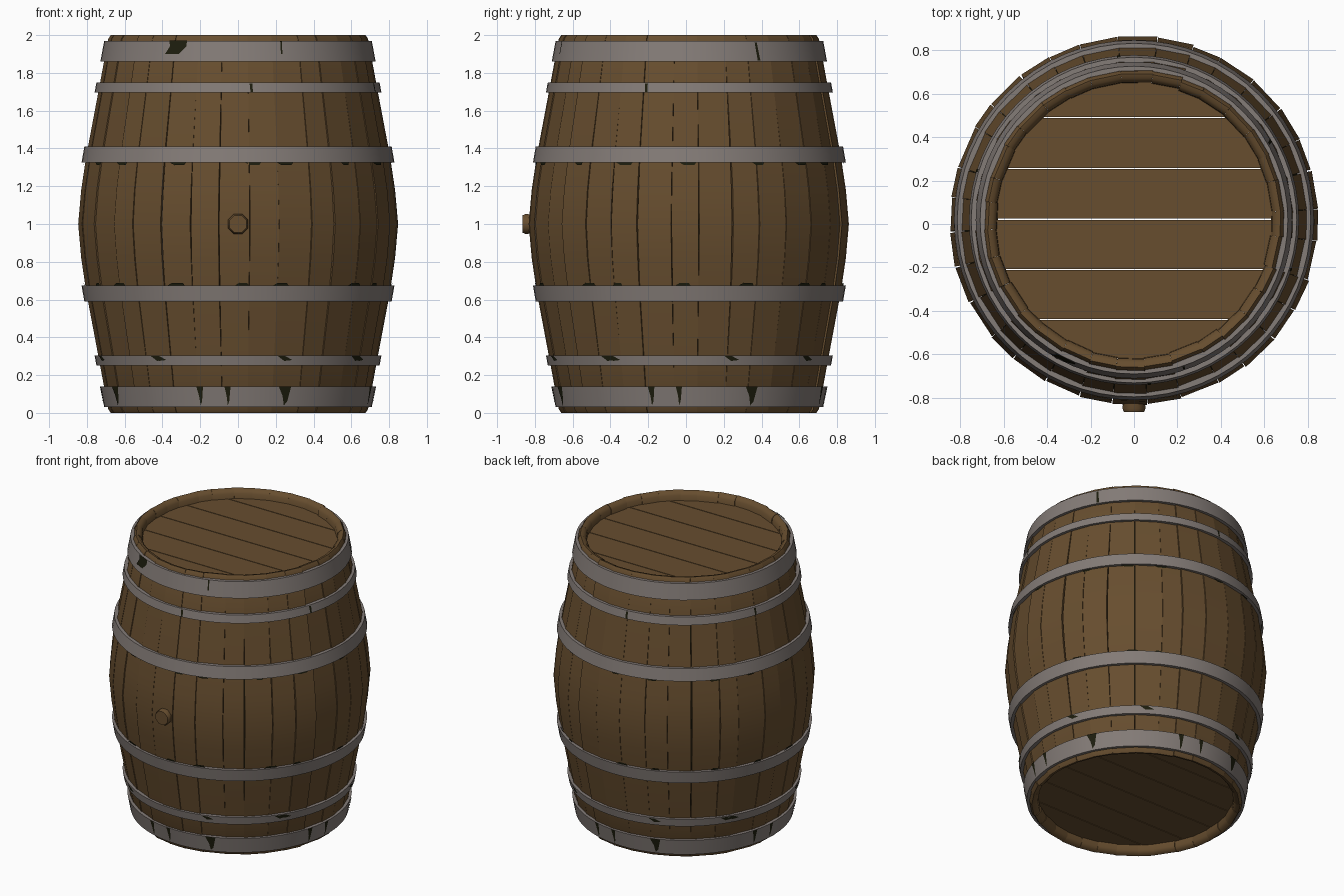
import bpy, bmesh, math, random
from mathutils import Vector

random.seed(7)
CY = 0.018          # barrel axis sits slightly behind the origin
STAVES = 32
TAU = math.tau

cube = bpy.data.objects.get("Cube")
if cube:
    bpy.data.objects.remove(cube, do_unlink=True)


def material(name, rgb, metallic=0.0):
    m = bpy.data.materials.new(name)
    m.use_nodes = True
    m.diffuse_color = (*rgb, 1)
    m.node_tree.nodes["Principled BSDF"].inputs["Base Color"].default_value = (*rgb, 1)
    return m


wood = material("oak wood", (0.135, 0.075, 0.028))
iron = material("grey iron", (0.23, 0.2, 0.185))
dark = material("dark gap", (0.012, 0.012, 0.004))


def finish(bm, name, mat, angle=None):
    bmesh.ops.recalc_face_normals(bm, faces=bm.faces)
    mesh = bpy.data.meshes.new(name)
    bm.to_mesh(mesh)
    bm.free()
    mesh.materials.append(mat)
    ob = bpy.data.objects.new(name, mesh)
    bpy.context.collection.objects.link(ob)
    if angle:
        bpy.ops.object.select_all(action="DESELECT")
        ob.select_set(True)
        bpy.context.view_layer.objects.active = ob
        bpy.ops.object.shade_smooth_by_angle(angle=math.radians(angle))
    return ob


def polar(r, a, z):
    return Vector((r * math.sin(a), CY - r * math.cos(a), z))


# Half of the barrel's outer curve as (height, radius)
CURVE = [(0, .685), (.04, .692), (.27, .735), (.64, .805), (.82, .832), (1, .848)]


def radius(z):
    z = min(z, 2 - z)
    for (z0, r0), (z1, r1) in zip(CURVE, CURVE[1:]):
        if z <= z1:
            return r0 + (r1 - r0) * (z - z0) / (z1 - z0)
    return CURVE[-1][1]


def lathe(profile, name, mat, segs, angle, closed=True):
    bm = bmesh.new()
    rings = [[bm.verts.new(polar(r, i * TAU / segs, z)) for r, z in profile] for i in range(segs)]
    n = len(profile)
    for i in range(segs):
        a, b = rings[i], rings[(i + 1) % segs]
        for j in range(n if closed else n - 1):
            k = (j + 1) % n
            bm.faces.new((a[j], b[j], b[k], a[k]))
    return finish(bm, name, mat, angle)


# Staves: closed cross-section swept between two uneven seams
outer = [(radius(z), z) for z in (.02, .27, .64, .82, 1, 1.18, 1.36, 1.73, 1.98)]
lip = [(.675, 2), (.655, 1.995), (.637, 1.975), (.632, 1.9)]
inner = [(radius(z) - .07, z) for z in (1.7, 1.36, 1, .64, .3)]
section = outer + lip + inner + [(r, 2 - z) for r, z in reversed(lip)]
seams = [(i + .42 + random.uniform(-.13, .13)) * TAU / STAVES for i in range(STAVES)]
bm = bmesh.new()
for i in range(STAVES):
    a0, a1 = seams[i], seams[(i + 1) % STAVES]
    if a1 < a0:
        a1 += TAU
    push = random.uniform(-.003, .003)
    sides = []
    for a, sign in ((a0, 1), (a1, -1)):
        wide = random.choice((.0015, .002, .003, .005))
        lean = random.uniform(-.003, .003)
        ring = []
        for r, z in section:
            gap = wide * (1.1 - abs(z - 1)) * random.uniform(.5, 1.3)
            ring.append(bm.verts.new(polar(r + push + lean, a + sign * gap, z)))
        sides.append(ring)
    a, b = sides
    n = len(section)
    for j in range(n):
        k = (j + 1) % n
        bm.faces.new((a[j], b[j], b[k], a[k]))
    bm.faces.new(a)
    bm.faces.new(list(reversed(b)))
finish(bm, "staves", wood, 40)

# Dark lining that shows through the seams
levels = (.05, .27, .64, 1, 1.36, 1.73, 1.95)
lathe([(radius(z) - .025, z) for z in levels], "inner_lining", dark, STAVES, 40, closed=False)

# Iron hoops, mirrored about the middle
HOOPS = [("end", .03, .14), ("quarter", .25, .305), ("bilge", .59, .675)]
LIFT = .018
for label, lo, hi in HOOPS:
    for place, flip in (("lower", False), ("upper", True)):
        z0, z1 = (2 - hi, 2 - lo) if flip else (lo, hi)
        band = [(radius(z0) + LIFT, z0), (radius(z1) + LIFT, z1),
                (radius(z1) - .015, z1), (radius(z0) - .015, z0)]
        lathe(band, f"{place}_{label}_hoop", iron, 64, 30)


# Heads: planks cut from a disc, with open slits between them
def head(name, z):
    bm = bmesh.new()
    cuts = [-.7, -.44, -.21, .022, .255, .49, .7]
    R, half, slit = .645, .015, .0025
    for y0, y1 in zip(cuts, cuts[1:]):
        lo, hi = max(y0 + slit - CY, -R), min(y1 - slit - CY, R)
        ys = [lo + (hi - lo) * t / 8 for t in range(9)]
        edge = [(math.sqrt(max(R * R - y * y, 1e-6)), y + CY) for y in ys]
        loop = edge + [(-x, y) for x, y in reversed(edge)]
        face = bm.faces.new([bm.verts.new((x, y, z - half)) for x, y in loop])
        ext = bmesh.ops.extrude_face_region(bm, geom=[face])
        bmesh.ops.translate(bm, vec=(0, 0, 2 * half),
                            verts=[v for v in ext["geom"] if isinstance(v, bmesh.types.BMVert)])
    finish(bm, name, wood)


head("top_head", 1.925)
head("bottom_head", .075)

# Bung on the front with a softened outer edge
bm = bmesh.new()
rings = []
for r, y in ((.052, -.78), (.057, -.85), (.05, -.865)):
    rings.append([bm.verts.new((r * math.cos(t * TAU / 8 + .39), y, 1 + r * math.sin(t * TAU / 8 + .39)))
                  for t in range(8)])
for a, b in zip(rings, rings[1:]):
    for t in range(8):
        bm.faces.new((a[t], a[(t + 1) % 8], b[(t + 1) % 8], b[t]))
bm.faces.new(rings[0])
bm.faces.new(rings[-1])
finish(bm, "bung", wood, 50)

# Worn chips: thin dark patches laid on the hoops and along their edges
chips = bmesh.new()


def chip(angle, points, lift):
    chips.faces.new([chips.verts.new(polar(radius(z) + lift, angle + dx / radius(z), z))
                     for dx, z in points])


def on_side(offset, quarter, r=.72):
    return math.asin(offset / r) + quarter * TAU / 4


for q in range(4):
    for x, w in ((-.2, .018), (-.055, .016), (.245 + .08 * (q % 2), .034)):
        a = on_side(x, q)
        chip(a, [(-w, .14), (-w * .3, .09), (0, .04), (w * .5, .06), (w, .14)], LIFT + .003)
    for x in (-.4, .24, .62):
        a = on_side(x + random.uniform(-.03, .03), q, .76)
        chip(a, [(-.04, .3), (-.005, .275), (.04, .28), (.0, .3)], LIFT + .003)
    a = on_side(.07 - .3 * (q % 2), q, .76)
    chip(a, [(-.008, 1.745), (-.004, 1.7), (.008, 1.7), (.008, 1.745)], LIFT + .003)
    # slivers beside the broad hoops
    for z, s in ((1.325, -1), (.675, 1)):
        for k in range(4):
            a = q * TAU / 4 + k * .38 + random.uniform(-.1, .1)
            w = random.uniform(.025, .05)
            chip(a, [(-w, z), (w, z), (w * .8, z + s * .012), (-w * .4, z + s * .014)], .005)
# one large worn patch on the upper front hoop
chip(on_side(-.33, 0), [(-.06, 1.9), (-.03, 1.9), (.02, 1.9), (.06, 1.94),
                        (.06, 1.972), (-.04, 1.972), (-.035, 1.94)], LIFT + .004)
chip(on_side(.23, 0), [(-.004, 1.9), (.004, 1.9), (.005, 1.97), (-.004, 1.97)], LIFT + .003)
chip(on_side(.36, 1), [(-.004, 1.865), (.012, 1.865), (0, 1.96), (-.012, 1.96)], LIFT + .003)
finish(chips, "worn_chips", dark)
